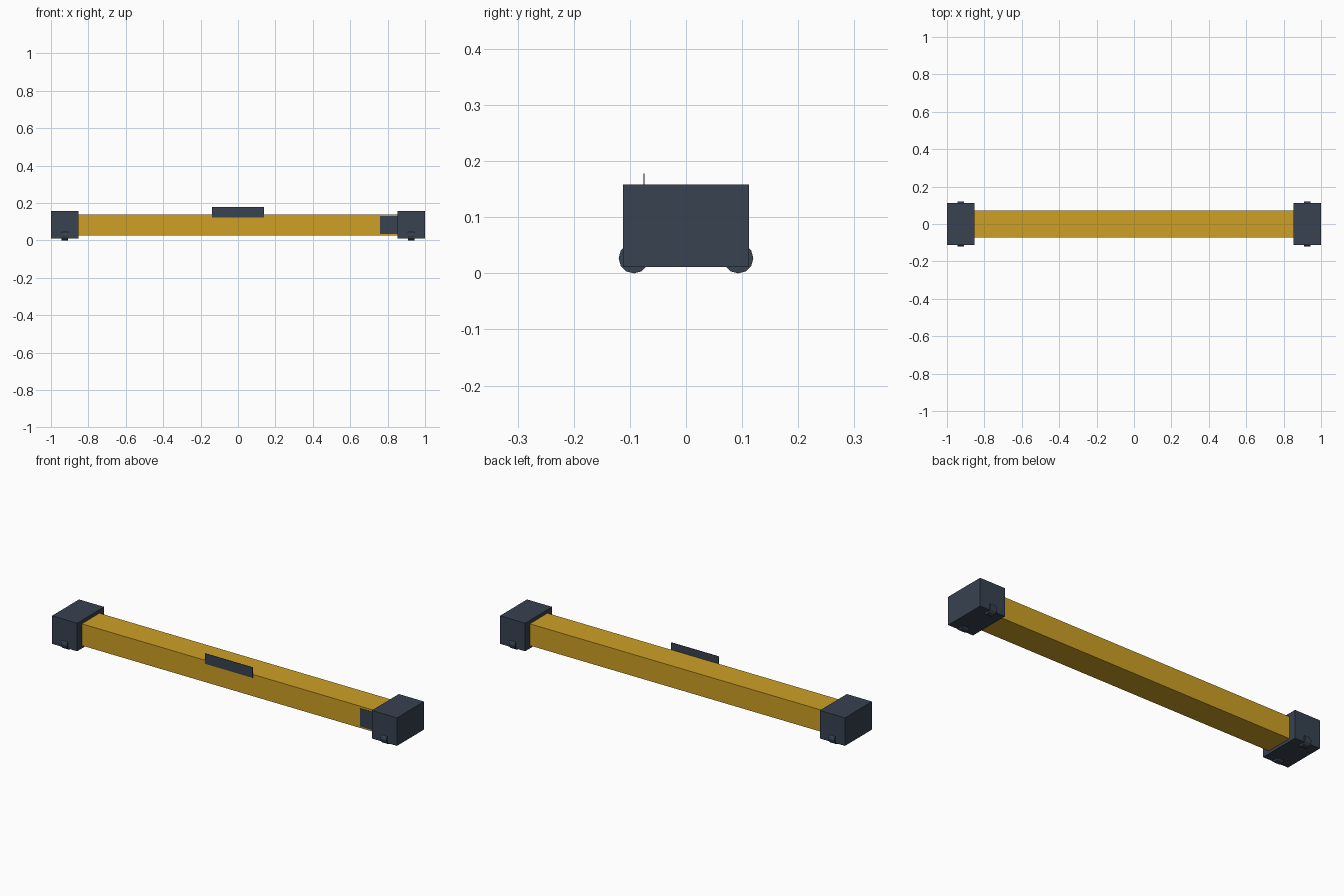
import bpy
import math

cube = bpy.data.objects.get("Cube")
if cube:
    bpy.data.objects.remove(cube, do_unlink=True)


def make_material(name, rgb):
    mat = bpy.data.materials.new(name)
    mat.use_nodes = True
    color = (*rgb, 1.0)
    mat.diffuse_color = color
    mat.node_tree.nodes["Principled BSDF"].inputs["Base Color"].default_value = color
    return mat


gold = make_material("golden yellow", (0.61, 0.35, 0.018))
slate = make_material("dark slate", (0.038, 0.054, 0.08))


def box(name, x, y, z, mat):
    """Box from (min, max) ranges along each axis."""
    ranges = (x, y, z)
    bpy.ops.mesh.primitive_cube_add(size=1, location=[(a + b) / 2 for a, b in ranges])
    obj = bpy.context.object
    obj.name = name
    obj.scale = [b - a for a, b in ranges]
    bpy.ops.object.transform_apply(location=False, rotation=False, scale=True)
    obj.data.materials.append(mat)
    return obj


def wheel(name, x, y):
    """Low-poly wheel with its axle along x, resting on the ground."""
    radius = 0.027
    bpy.ops.mesh.primitive_cylinder_add(vertices=12, radius=radius, depth=0.036,
                                        location=(x, y, radius),
                                        rotation=(0, math.pi / 2, 0))
    obj = bpy.context.object
    obj.name = name
    obj.data.materials.append(slate)


# Main girder
box("girder", (-0.855, 0.855), (-0.073, 0.073), (0.026, 0.14), gold)

# Thin plates on the front of the girder
box("sign_plate", (-0.138, 0.138), (-0.076, -0.074), (0.123, 0.178), slate)
box("end_panel", (0.76, 0.855), (-0.076, -0.074), (0.035, 0.13), slate)

# End trucks with a wheel at each corner
for side, sx in (("left", 1), ("right", -1)):
    xs = sorted((sx * 0.854, sx))
    box(side + "_end_truck", xs, (-0.112, 0.112), (0.011, 0.158), slate)
    for place, sy in (("front", -1), ("back", 1)):
        wheel(f"{side}_{place}_wheel", sx * 0.926, sy * 0.093)
